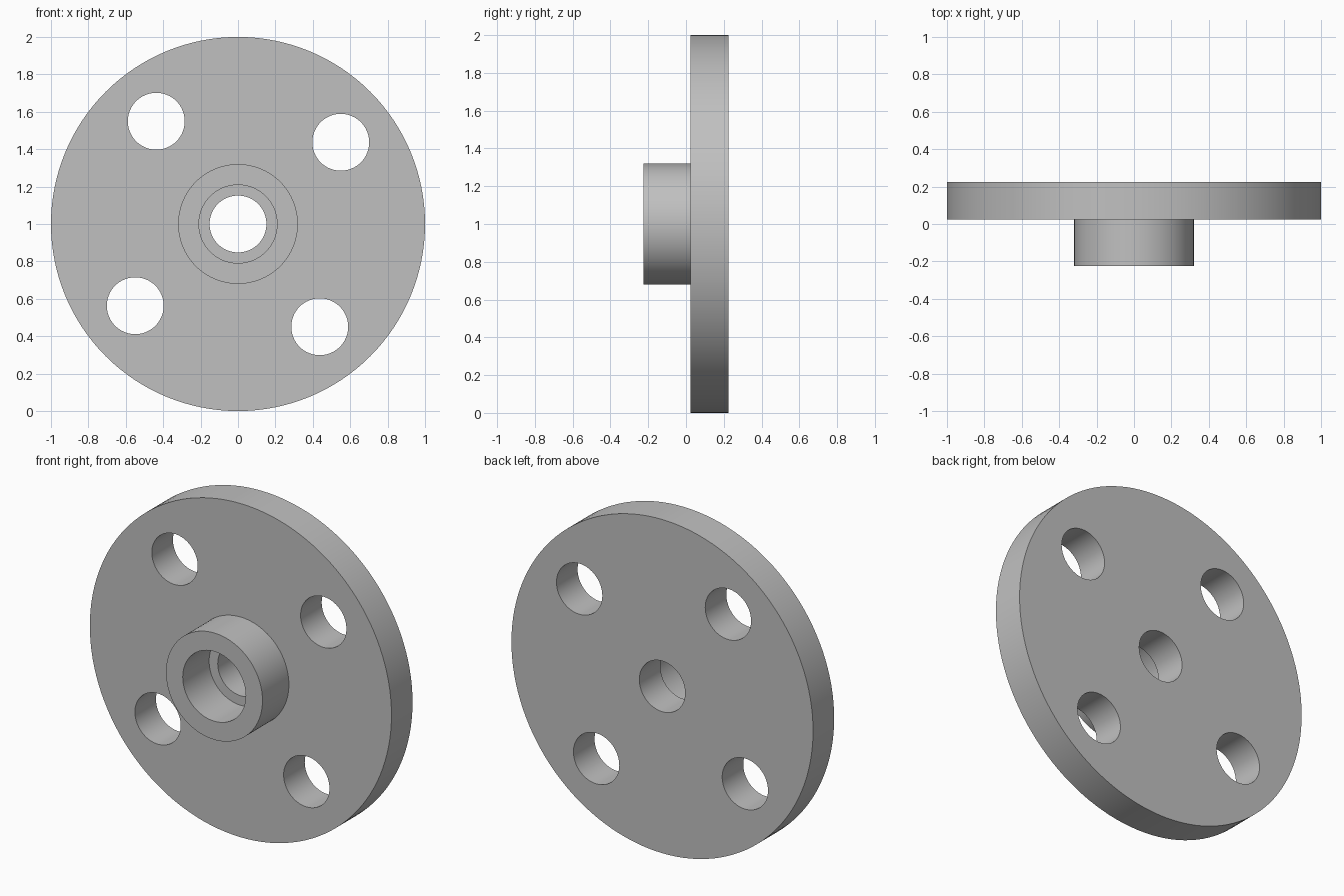
import bpy
from math import radians, cos, sin, pi

cube = bpy.data.objects.get("Cube")
if cube:
    bpy.data.objects.remove(cube, do_unlink=True)

CENTRE_Z = 1.0
BACK, FACE, HUB_FRONT = 0.225, 0.025, -0.225   # y positions along the axis
DISC_R, HUB_R, COUNTERBORE_R, HOLE_R = 1.0, 0.32, 0.209, 0.152
BOLT_CIRCLE_R, BOLT_ANGLE = 0.702, radians(38.5)

grey = bpy.data.materials.new("plain grey")
grey.use_nodes = True
colour = (0.53, 0.53, 0.53, 1)
grey.diffuse_color = colour
grey.node_tree.nodes["Principled BSDF"].inputs["Base Color"].default_value = colour


def cylinder(name, radius, y0, y1, x=0, z=0, sides=96):
    """Cylinder along y, placed relative to the flange axis."""
    bpy.ops.mesh.primitive_cylinder_add(
        vertices=sides, radius=radius, depth=y1 - y0,
        location=(x, (y0 + y1) / 2, CENTRE_Z + z), rotation=(pi / 2, 0, 0))
    obj = bpy.context.object
    obj.name = name
    obj.data.materials.append(grey)
    return obj


def combine(target, tool, operation):
    """Apply a boolean and remove the tool object."""
    tool.hide_render = True
    mod = target.modifiers.new(operation, "BOOLEAN")
    mod.operation = operation
    mod.solver = "EXACT"
    mod.object = tool
    bpy.context.view_layer.objects.active = target
    bpy.ops.object.modifier_apply(modifier=mod.name)
    bpy.data.objects.remove(tool, do_unlink=True)


# Disc with its raised hub
flange = cylinder("flange", DISC_R, FACE, BACK, sides=128)
combine(flange, cylinder("hub", HUB_R, HUB_FRONT, FACE + 0.05), "UNION")

# Wide counterbore through the hub, narrower bore through the disc
combine(flange, cylinder("counterbore", COUNTERBORE_R, HUB_FRONT - 0.1, FACE), "DIFFERENCE")
combine(flange, cylinder("bore", HOLE_R, FACE - 0.1, BACK + 0.1, sides=64), "DIFFERENCE")

# Four bolt holes
for i in range(4):
    a = BOLT_ANGLE + i * pi / 2
    hole = cylinder("bolt_hole", HOLE_R, FACE - 0.1, BACK + 0.1,
                    BOLT_CIRCLE_R * cos(a), BOLT_CIRCLE_R * sin(a), sides=64)
    combine(flange, hole, "DIFFERENCE")

# Smooth round walls, crisp rims
bpy.ops.object.select_all(action="DESELECT")
flange.select_set(True)
bpy.context.view_layer.objects.active = flange
bpy.ops.object.shade_smooth_by_angle(angle=radians(30))
